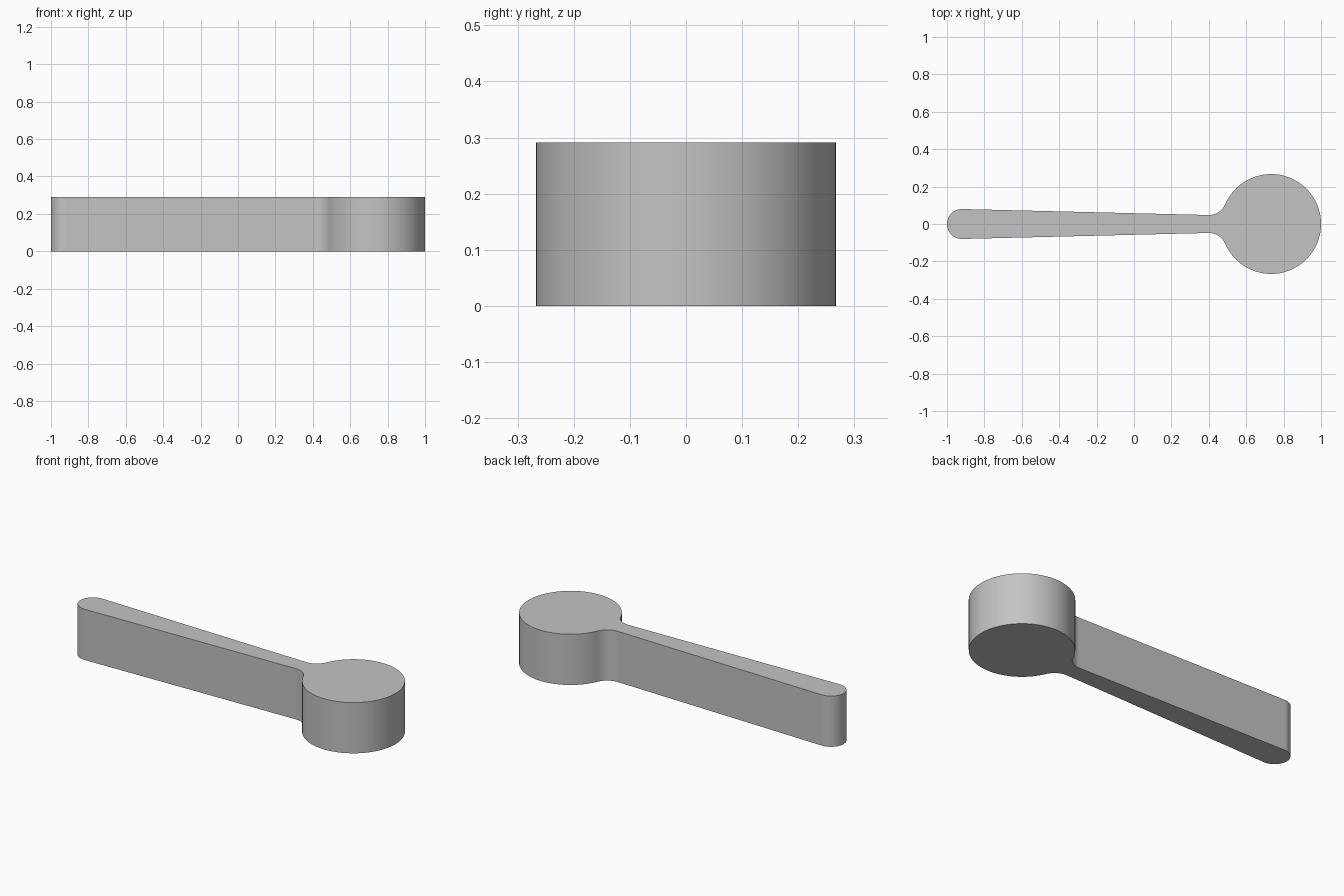
import bpy, bmesh, math
from mathutils import Vector

default = bpy.data.objects.get("Cube")
if default:
    bpy.data.objects.remove(default)

HEIGHT = 0.291
HEAD, HEAD_R = Vector((0.733, 0)), 0.267
CAP, CAP_R = Vector((-0.92, 0)), 0.08
FILLET_R = 0.096
TAPER = math.atan(0.0243)


def arc(centre, radius, start, end, steps):
    """Points along an arc, both ends included."""
    angles = [start + (end - start) * i / steps for i in range(steps + 1)]
    return [centre + radius * Vector((math.cos(a), math.sin(a))) for a in angles]


# Fillet centre: touches both the tapered side and the round head
normal = Vector((math.sin(TAPER), math.cos(TAPER)))
along = Vector((math.cos(TAPER), -math.sin(TAPER)))
base = CAP + (CAP_R + FILLET_R) * normal
b = along.dot(base - HEAD)
c = (base - HEAD).length_squared - (HEAD_R + FILLET_R) ** 2
fillet = base + along * (-b - math.sqrt(b * b - c))
toward = fillet - HEAD
head_angle = math.atan2(toward.y, toward.x)

# Upper half of the outline, from the head tip to the handle tip
side_angle = math.pi / 2 - TAPER
half = arc(HEAD, HEAD_R, 0, head_angle, 48)
half += arc(fillet, FILLET_R, head_angle - math.pi, side_angle - math.pi, 14)[1:]
half += arc(CAP, CAP_R, side_angle, math.pi, 16)
outline = half + [Vector((p.x, -p.y)) for p in reversed(half[1:-1])]

# Extrude the outline into a solid
bm = bmesh.new()
bottom = bm.faces.new([bm.verts.new((p.x, p.y, 0)) for p in outline])
solid = bmesh.ops.extrude_face_region(bm, geom=[bottom], use_keep_orig=True)
top = [v for v in solid["geom"] if isinstance(v, bmesh.types.BMVert)]
bmesh.ops.translate(bm, verts=top, vec=(0, 0, HEIGHT))
bmesh.ops.recalc_face_normals(bm, faces=bm.faces)
mesh = bpy.data.meshes.new("round_head_lever")
bm.to_mesh(mesh)
bm.free()

lever = bpy.data.objects.new("round_head_lever", mesh)
bpy.context.collection.objects.link(lever)

# Plain grey material
grey = bpy.data.materials.new("plain_grey")
grey.use_nodes = True
colour = (0.55, 0.55, 0.55, 1)
grey.diffuse_color = colour
grey.node_tree.nodes["Principled BSDF"].inputs["Base Color"].default_value = colour
mesh.materials.append(grey)

bpy.ops.object.select_all(action="DESELECT")
lever.select_set(True)
bpy.context.view_layer.objects.active = lever
bpy.ops.object.shade_smooth_by_angle(angle=math.radians(30))
